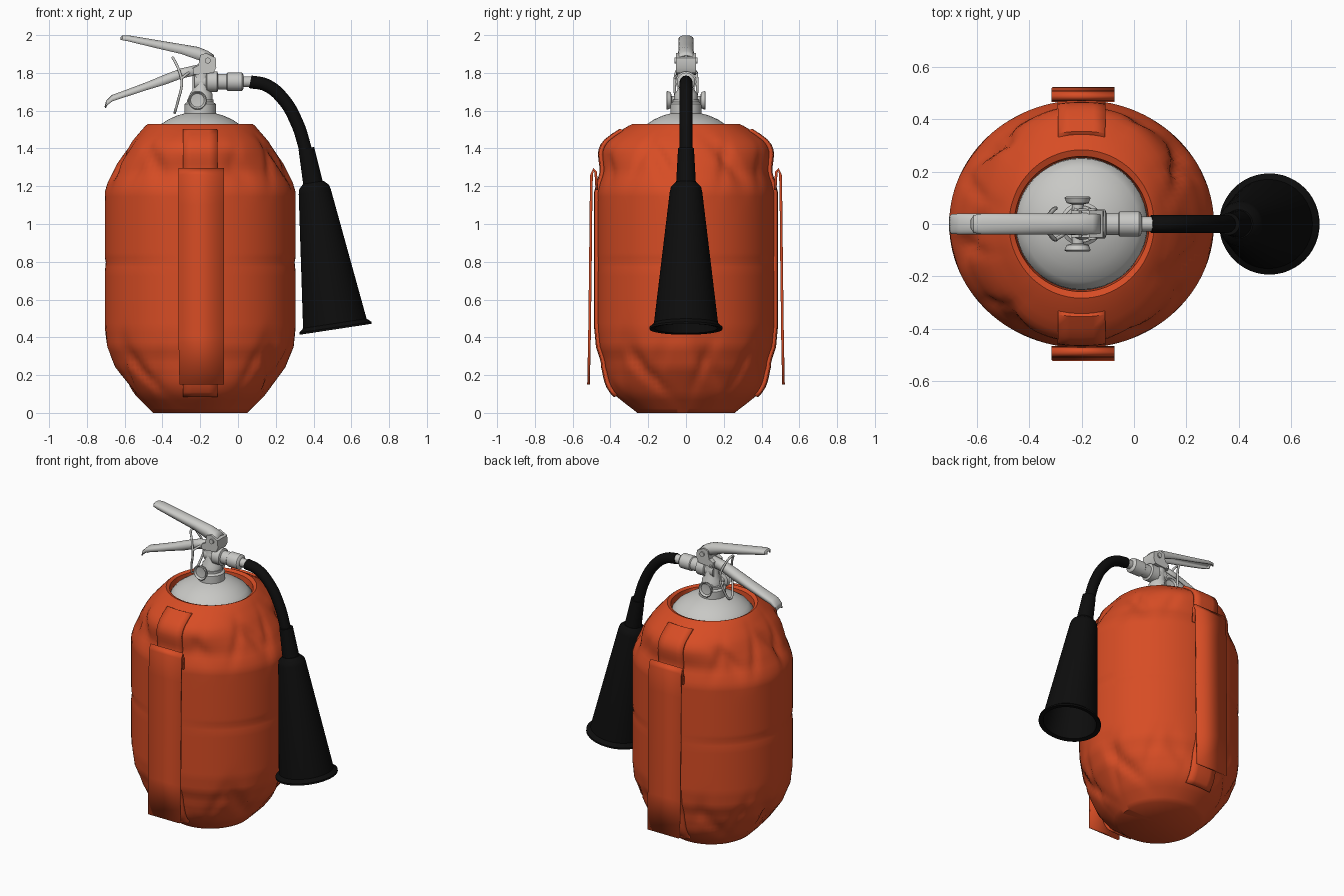
import bpy, bmesh, math
from mathutils import Matrix, Vector

cube = bpy.data.objects.get("Cube")
if cube:
    bpy.data.objects.remove(cube)


def material(name, rgb):
    m = bpy.data.materials.new(name)
    m.use_nodes = True
    m.diffuse_color = (*rgb, 1)
    m.node_tree.nodes["Principled BSDF"].inputs["Base Color"].default_value = (*rgb, 1)
    return m


ORANGE = material("orange fabric", (0.68, 0.073, 0.018))
STEEL = material("pale steel", (0.58, 0.58, 0.56))
BLACK = material("black rubber", (0.004, 0.004, 0.004))
CX = -0.2  # tank axis


def finish(obj, mat, angle=40):
    obj.data.materials.clear()
    obj.data.materials.append(mat)
    bpy.ops.object.select_all(action='DESELECT')
    obj.select_set(True)
    bpy.context.view_layer.objects.active = obj
    bpy.ops.object.shade_smooth_by_angle(angle=math.radians(angle))
    return obj


def from_rows(name, rows, mat, closed=True, thickness=0, angle=40):
    """Skin a list of point rows, optionally closed around each row."""
    bm = bmesh.new()
    grid = [[bm.verts.new(p) for p in row] for row in rows]
    n = len(rows[0])
    for a, b in zip(grid, grid[1:]):
        for i in range(n if closed else n - 1):
            j = (i + 1) % n
            bm.faces.new((a[i], a[j], b[j], b[i]))
    bmesh.ops.remove_doubles(bm, verts=bm.verts, dist=1e-5)
    bmesh.ops.recalc_face_normals(bm, faces=bm.faces)
    mesh = bpy.data.meshes.new(name)
    bm.to_mesh(mesh)
    bm.free()
    obj = bpy.data.objects.new(name, mesh)
    bpy.context.collection.objects.link(obj)
    if thickness:
        mod = obj.modifiers.new("thickness", 'SOLIDIFY')
        mod.thickness = thickness
        mod.offset = 0
    return finish(obj, mat, angle)


def lathe(name, profile, mat, origin, axis=(0, 0, 1), seg=40):
    """Turn (radius, distance) points about an axis."""
    m = Matrix.Translation(origin) @ Vector(axis).to_track_quat('Z', 'Y').to_matrix().to_4x4()
    turn = [math.tau * i / seg for i in range(seg)]
    return from_rows(name, [[m @ Vector((r * math.cos(t), r * math.sin(t), d)) for t in turn]
                            for r, d in profile], mat)


def tube(name, points, radius, mat, cyclic=False):
    cu = bpy.data.curves.new(name, 'CURVE')
    cu.dimensions = '3D'
    cu.bevel_depth = radius
    cu.bevel_resolution = 4
    cu.use_fill_caps = True
    sp = cu.splines.new('BEZIER')
    sp.bezier_points.add(len(points) - 1)
    for bp, p in zip(sp.bezier_points, points):
        bp.co = p
        bp.handle_left_type = bp.handle_right_type = 'AUTO'
    sp.use_cyclic_u = cyclic
    obj = bpy.data.objects.new(name, cu)
    bpy.context.collection.objects.link(obj)
    bpy.ops.object.select_all(action='DESELECT')
    obj.select_set(True)
    bpy.context.view_layer.objects.active = obj
    bpy.ops.object.convert(target='MESH')
    return finish(bpy.context.object, mat, 50)


# Quilted fabric jacket
OUTER = [(0.25, 0), (0.34, 0.09), (0.45, 0.24), (0.495, 0.35), (0.505, 0.45), (0.505, 1.17),
         (0.49, 1.22), (0.44, 1.32), (0.36, 1.44), (0.29, 1.52)]
RIM = [(0.277, 1.53), (0.258, 1.52), (0.25, 1.44)]


def bell(z, centre, width):
    return math.exp(-((z - centre) / width) ** 2)


def warp(r, z, t):
    """Oval the plan, round the side shoulders and press in the folds."""
    side = math.sin(t) ** 2
    full = min(max((r - 0.29) / 0.17, 0), 1)
    out = r * (1 + 0.21 * side * (bell(z, 1.42, 0.1) * min(1, max(0, (r - 0.26) / 0.05))
                                  + 0.6 * bell(z, 0.12, 0.1)))
    zone = bell(z, 1.32, 0.11) + bell(z, 0.25, 0.13)
    fold = max(0, math.cos(7 * t + 5 * math.sin(4 * z))) ** 3
    fine = max(0, math.cos(11 * t - 9 * z)) ** 4
    out -= zone * (1 - side ** 4) * (0.026 * fold + 0.014 * fine)
    out -= 0.006 * bell(z, 0.79, 0.02) * (1 - side ** 4)
    return Vector((CX + out * math.cos(t), out * math.sin(t) * (1 - 0.065 * full), z))


rings = [(0, 0)]
for (r0, z0), (r1, z1) in zip(OUTER, OUTER[1:]):
    steps = max(2, round((z1 - z0) / 0.025))
    rings += [(r0 + (r1 - r0) * k / steps, z0 + (z1 - z0) * k / steps) for k in range(steps)]
rings += [OUTER[-1]] + RIM
angles = [math.tau * i / 112 for i in range(112)]
from_rows("fabric_jacket", [[warp(r, z, t) for t in angles] for r, z in rings], ORANGE, angle=45)

# Narrow webbing and hanging flap on the front and back
flap_path = [(0.472, 1.18), (0.478, 1.275), (0.489, 1.29), (0.5, 1.26), (0.503, 1.1),
             (0.506, 0.8), (0.511, 0.4), (0.516, 0.15)]
strap_rings = [(r, z) for r, z in rings if 0.08 < z < 1.5]
for side, label in ((-1, "front"), (1, "back")):
    rows = []
    for r, z in strap_rings:
        y = abs(warp(r, z, math.pi / 2).y) + 0.004
        rows.append([(CX + dx, side * (y - dx * dx * 0.8), z)
                     for dx in (-0.09, -0.045, 0, 0.045, 0.09)])
    from_rows(label + "_strap", rows, ORANGE, False, 0.02)
    rows = [[(x, side * y, z) for x in (-0.315 + 0.005 * (z < 0.3), -0.075)] for y, z in flap_path]
    from_rows(label + "_flap", rows, ORANGE, False, 0.014)

# Steel shoulder of the tank and neck
lathe("tank_dome", [(0.255, 1.43), (0.25, 1.485), (0.22, 1.52), (0.17, 1.553), (0.12, 1.575),
                    (0.083, 1.585), (0.083, 1.635), (0.07, 1.645), (0.07, 1.66), (0, 1.66)],
      STEEL, (CX, 0, 0))
lathe("valve_body", [(0, 1.62), (0.06, 1.62), (0.06, 1.69), (0.045, 1.71), (0.045, 1.83),
                     (0, 1.83)], STEEL, (CX + 0.005, 0, 0))

# Gauge caps on both sides of the valve
for side, label in ((-1, "front"), (1, "back")):
    lathe(label + "_gauge", [(0, 0), (0.022, 0), (0.022, 0.075), (0.042, 0.08), (0.05, 0.1),
                             (0.045, 0.104), (0.036, 0.092), (0, 0.088)],
          STEEL, (-0.215, 0, 1.655), (0, side, 0))

# Stepped outlet toward the hose
lathe("outlet", [(0, 0), (0.045, 0), (0.045, 0.06), (0.055, 0.065), (0.055, 0.12), (0.042, 0.125),
                 (0.042, 0.17), (0.048, 0.175), (0.048, 0.25), (0.042, 0.257), (0.028, 0.26),
                 (0.028, 0.32), (0, 0.32)], STEEL, (-0.23, 0, 1.753), (1, 0, 0), 28)


# Lever bracket, cut from a side outline
bracket = [(-0.235, 1.79), (-0.13, 1.8), (-0.115, 1.83), (-0.118, 1.88), (-0.17, 1.905),
           (-0.2, 1.895), (-0.21, 1.84), (-0.24, 1.825)]
centre = [(-0.175, 1.845)] * len(bracket)
from_rows("lever_bracket", [[(x, y, z) for x, z in loop] for loop, y in
                            ((centre, -0.052), (bracket, -0.052), (bracket, 0.052), (centre, 0.052))],
          STEEL)
lathe("pivot_pin", [(0, -0.06), (0.016, -0.06), (0.016, 0.06), (0, 0.06)], STEEL,
      (-0.16, 0, 1.865), (0, 1, 0), 16)


def lever(name, path):
    """Arched sheet lever; each point is x, crown z, half width, depth."""
    rows = []
    for x, z, w, h in path:
        arch = [(w * math.cos(a), z - h * 0.5 * (1 - math.sin(a)))
                for a in (math.pi * k / 10 for k in range(11))]
        arch = [(w, z - h)] + arch + [(-w, z - h)]
        rows.append([(x, y, zz) for y, zz in arch])
    return from_rows(name, rows, STEEL, False, 0.008)


lever("top_handle", [(-0.62, 1.985, 0.015, 0.012), (-0.61, 1.995, 0.03, 0.022),
                     (-0.58, 1.995, 0.036, 0.028), (-0.45, 1.973, 0.036, 0.038),
                     (-0.3, 1.948, 0.036, 0.048), (-0.21, 1.933, 0.038, 0.065),
                     (-0.16, 1.912, 0.042, 0.06), (-0.13, 1.892, 0.042, 0.05)])
lever("squeeze_lever", [(-0.702, 1.622, 0.025, 0.008), (-0.695, 1.65, 0.034, 0.022),
                        (-0.665, 1.68, 0.036, 0.03), (-0.6, 1.703, 0.036, 0.032),
                        (-0.48, 1.748, 0.036, 0.038), (-0.38, 1.79, 0.034, 0.05),
                        (-0.3, 1.82, 0.03, 0.05), (-0.19, 1.845, 0.028, 0.05)])

# Pull ring and its safety pin
tube("pull_ring", [(-0.345, 0, 1.88), (-0.315, 0.045, 1.82), (-0.298, 0.06, 1.75),
                   (-0.318, 0.045, 1.65), (-0.335, 0, 1.59), (-0.318, -0.045, 1.65),
                   (-0.298, -0.06, 1.75), (-0.315, -0.045, 1.82)], 0.007, STEEL, True)
tube("safety_pin", [(-0.3, -0.06, 1.77), (-0.26, -0.03, 1.8), (-0.22, 0.06, 1.8)], 0.007, STEEL)

# Hose, sleeve and open discharge horn
tube("hose", [(0.065, 0, 1.753), (0.15, 0, 1.735), (0.24, 0, 1.66), (0.31, 0, 1.54),
              (0.35, 0, 1.42), (0.365, 0, 1.35)], 0.034, BLACK)
lathe("hose_sleeve", [(0, 0), (0.042, 0), (0.054, 0.22), (0, 0.22)], BLACK,
      (0.362, 0, 1.4), (0.19, 0, -1), 28)
lathe("discharge_horn", [(0, -0.02), (0.055, -0.02), (0.08, 0.005), (0.086, 0.03), (0.17, 0.735),
                         (0.193, 0.755), (0.193, 0.766), (0.165, 0.762), (0.076, 0.03), (0, 0.03)],
      BLACK, (0.402, 0, 1.2), (0.115, 0, -0.756), 48)
